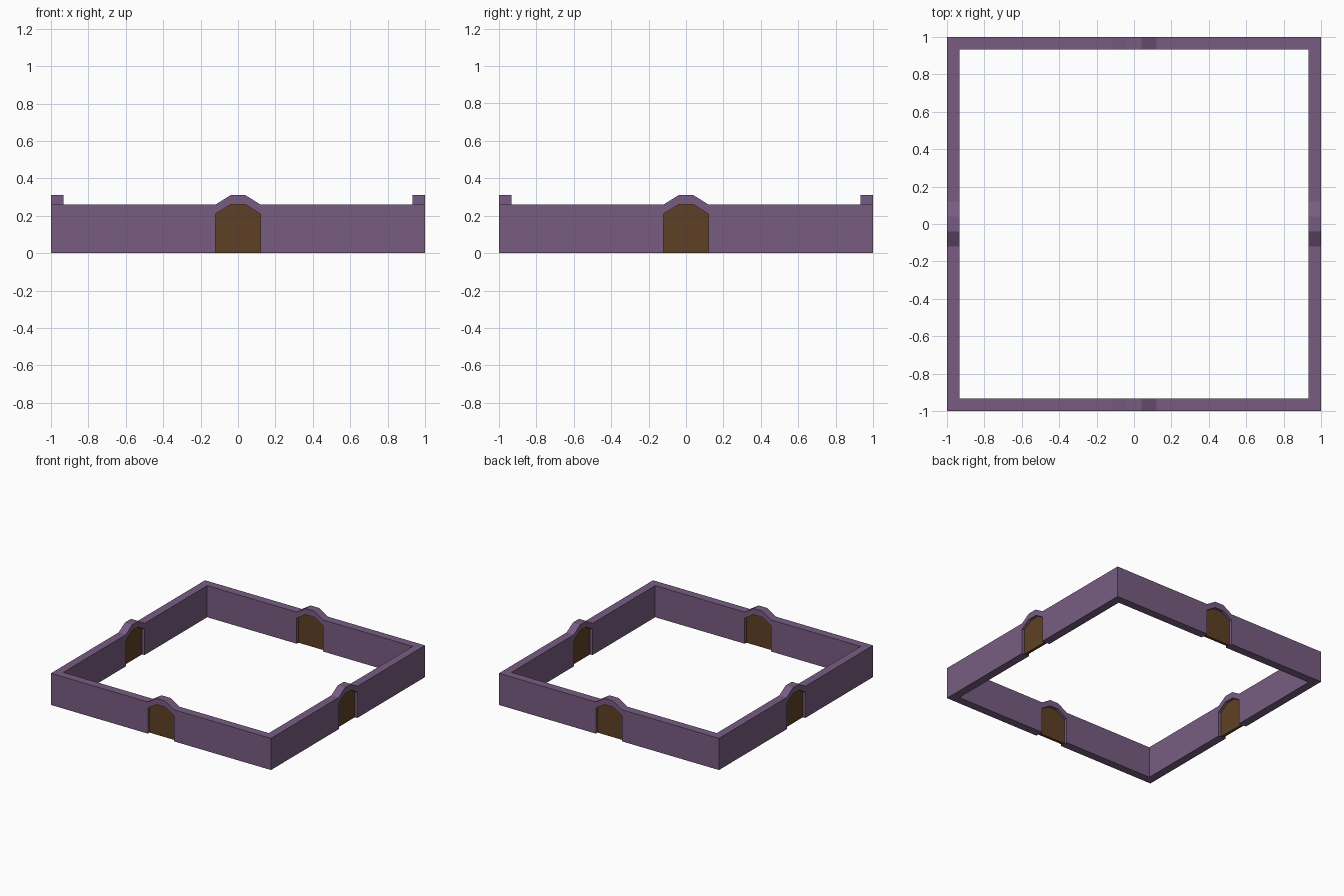
import bpy, bmesh
from math import pi
from mathutils import Matrix

if "Cube" in bpy.data.objects:
    bpy.data.objects.remove(bpy.data.objects["Cube"])

T = 0.067                      # wall thickness
RECESS, DOOR_T = 0.022, 0.023  # door set-back and thickness
ARCH = [(-.12, 0), (-.12, .21), (-.04, .26), (.04, .26), (.12, .21), (.12, 0)]
TOP = [(.12, .26), (.04, .31), (-.04, .31), (-.12, .26)]


def material(name, color):
    m = bpy.data.materials.new(name)
    m.diffuse_color = (*color, 1)
    m.use_nodes = True
    m.node_tree.nodes["Principled BSDF"].inputs["Base Color"].default_value = m.diffuse_color
    return m


def finish(name, bm, mat):
    bmesh.ops.remove_doubles(bm, verts=bm.verts[:], dist=1e-4)
    bmesh.ops.recalc_face_normals(bm, faces=bm.faces[:])
    me = bpy.data.meshes.new(name)
    bm.to_mesh(me)
    bm.free()
    me.materials.append(mat)
    ob = bpy.data.objects.new(name, me)
    bpy.context.collection.objects.link(ob)
    return ob


def extrude_profile(bm, outer, inner, y0, y1, rot, skip_ends=False):
    """Join two matching xz outlines at depths y0 and y1, turned about z."""
    a = [bm.verts.new(rot @ Matrix.Translation((x, y0, z)).translation) for x, z in outer]
    b = [bm.verts.new(rot @ Matrix.Translation((x, y1, z)).translation) for x, z in inner]
    bm.faces.new(a)
    bm.faces.new(b[::-1])
    n = len(a)
    for i in range(n):
        j = (i + 1) % n
        # mitred wall ends stay open so the four sides weld into one ring
        if skip_ends and abs(outer[i][0]) == 1 and outer[i][0] == outer[j][0]:
            continue
        bm.faces.new((a[i], b[i], b[j], a[j]))


def wall_outline(half):
    return [(-half, 0)] + ARCH + [(half, 0), (half, .26)] + TOP + [(-half, .26)]


stone = material("plum_stone", (0.185, 0.108, 0.222))
wood = material("brown_wood", (0.112, 0.051, 0.018))

# Enclosing wall with an arched gateway on each side
walls = bmesh.new()
for k in range(4):
    extrude_profile(walls, wall_outline(1), wall_outline(1 - T), -1, -1 + T,
                    Matrix.Rotation(k * pi / 2, 3, 'Z'), skip_ends=True)
finish("perimeter_wall", walls, stone)

# Recessed door in each gateway
for k, side in enumerate(("front", "right", "back", "left")):
    door = bmesh.new()
    extrude_profile(door, ARCH, ARCH, -1 + RECESS, -1 + RECESS + DOOR_T,
                    Matrix.Rotation(k * pi / 2, 3, 'Z'))
    finish(side + "_door", door, wood)
